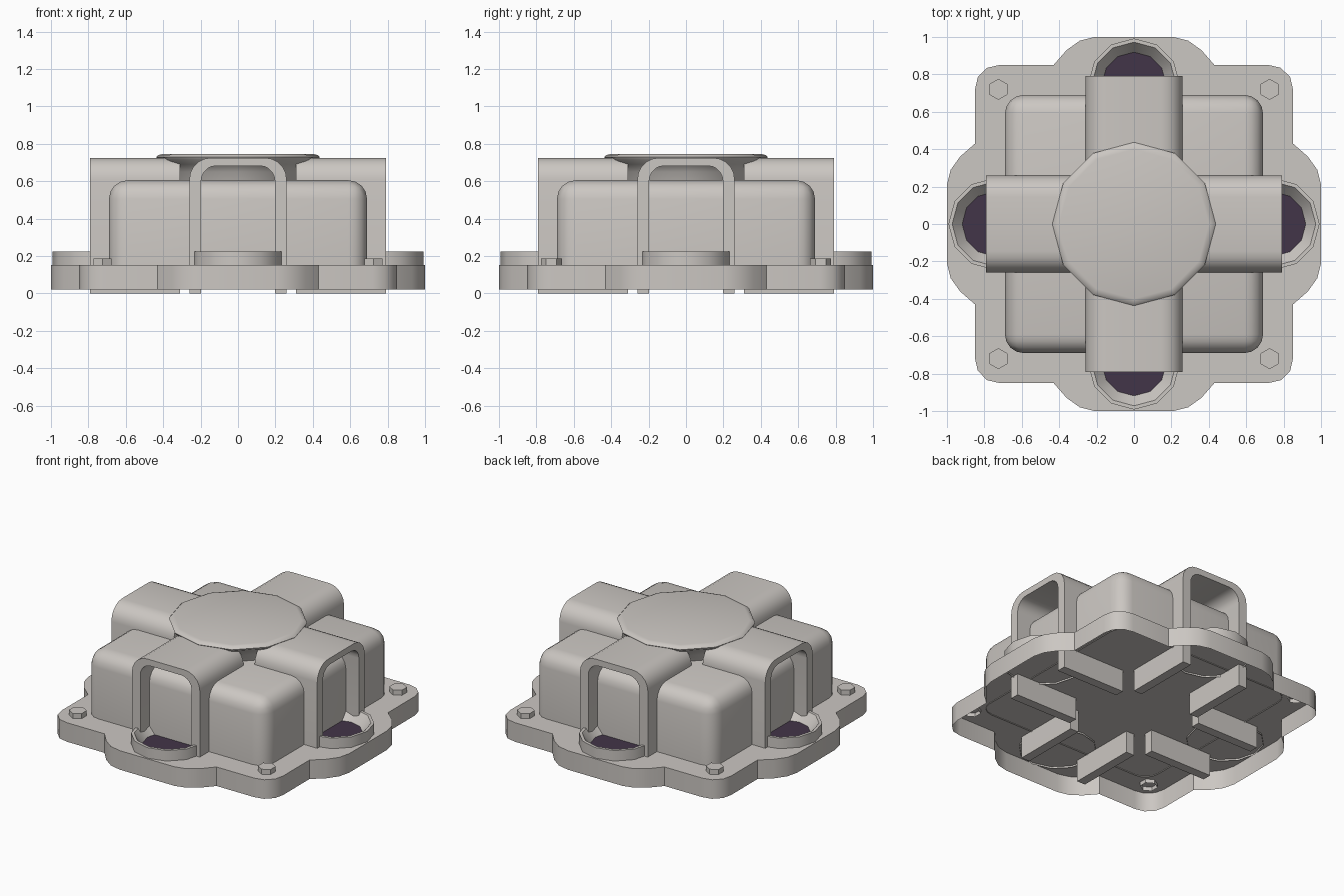
import bpy, bmesh, math
from mathutils import Matrix

if "Cube" in bpy.data.objects:
    bpy.data.objects.remove(bpy.data.objects["Cube"])


def material(name, rgb):
    m = bpy.data.materials.new(name)
    m.diffuse_color = (*rgb, 1)
    m.use_nodes = True
    m.node_tree.nodes["Principled BSDF"].inputs["Base Color"].default_value = m.diffuse_color
    return m


GREY = material("warm_grey", (0.60, 0.57, 0.54))
PURPLE = material("dark_purple", (0.055, 0.035, 0.065))


def finish(bm, name, mat, angle=40):
    me = bpy.data.meshes.new(name)
    bm.to_mesh(me)
    bm.free()
    ob = bpy.data.objects.new(name, me)
    bpy.context.collection.objects.link(ob)
    me.materials.append(mat)
    bpy.ops.object.select_all(action='DESELECT')
    ob.select_set(True)
    bpy.context.view_layer.objects.active = ob
    bpy.ops.object.shade_smooth_by_angle(angle=math.radians(angle))
    return ob


def prism(points, z0, z1, bottom=True):
    """Extrude a counter-clockwise outline along z."""
    bm = bmesh.new()
    lo = [bm.verts.new((x, y, z0)) for x, y in points]
    hi = [bm.verts.new((x, y, z1)) for x, y in points]
    n = len(points)
    for i in range(n):
        j = (i + 1) % n
        bm.faces.new((lo[i], lo[j], hi[j], hi[i]))
    bm.faces.new(hi)
    if bottom:
        bm.faces.new(lo[::-1])
    return bm


def lathe(profile, sides, close_top=False):
    """Revolve (radius, z) points, listed bottom to top on the outside."""
    bm = bmesh.new()
    rings = [[bm.verts.new((r * math.cos(2 * math.pi * k / sides),
                            r * math.sin(2 * math.pi * k / sides), z))
              for k in range(sides)] for r, z in profile]
    for a, b in zip(rings, rings[1:]):
        for k in range(sides):
            j = (k + 1) % sides
            bm.faces.new((a[k], a[j], b[j], b[k]))
    if close_top:
        bm.faces.new(rings[-1])
    return bm


def ngon(r, n, phase=0.0):
    return [(r * math.cos(2 * math.pi * k / n + phase),
             r * math.sin(2 * math.pi * k / n + phase)) for k in range(n)]


# Lobed base plate, open underneath
eighth = [(1, .21), (.98, .29), (.93, .36), (.85, .43),
          (.85, .72), (.835, .785)]
quarter = eighth + [(y, x) for x, y in reversed(eighth)]
outline = []
for q in range(4):
    c, s = [(1, 0), (0, 1), (-1, 0), (0, -1)][q]
    outline += [(c * x - s * y, s * x + c * y) for x, y in quarter]
finish(prism(outline, 0.02, 0.152, bottom=False), "base_plate", GREY)

# Rounded central housing
bm = prism([(-.69, -.69), (.69, -.69), (.69, .69), (-.69, .69)], 0.145, 0.605, bottom=False)
edges = [e for e in bm.edges if max(v.co.z for v in e.verts) > 0.5]
bmesh.ops.bevel(bm, geom=edges, offset=0.1, segments=4, profile=0.5, affect='EDGES')
finish(bm, "housing", GREY)

# Flared twelve-sided cap
finish(lathe([(.33, .55), (.35, .60), (.365, .65), (.39, .69), (.43, .715),
              (.437, .728), (.425, .74), (.40, .746)], 12, True), "cap", GREY)


# Arch cross-section with rounded shoulders
def arch_line(half, top, r, z0, seg=5):
    right = [(half, z0)] + [
        (half - r + r * math.cos(a), top - r + r * math.sin(a))
        for a in (i * math.pi / 2 / seg for i in range(seg + 1))]
    return right + [(-x, z) for x, z in reversed(right)]


arch = arch_line(.26, .725, .115, 0) + arch_line(.197, .682, .08, 0)[::-1]

for i, side in enumerate(("front", "right", "back", "left")):
    turn = Matrix.Rotation(i * math.pi / 2, 4, 'Z')

    # Hollow arch arm
    bm = prism(arch, 0.31, 0.79)
    bm.transform(turn @ Matrix.Rotation(math.pi / 2, 4, 'X'))
    finish(bm, side + "_arch", GREY)

    # Funnel-shaped vent cup and its dark floor
    place = turn @ Matrix.Translation((0, -.747, 0))
    bm = lathe([(.245, .14), (.245, .225), (.225, .225), (.17, .156)], 12)
    bm.transform(place)
    finish(bm, side + "_cup", GREY)
    bm = prism(ngon(.175, 12), .153, .158, bottom=False)
    bm.transform(place)
    finish(bm, side + "_cup_floor", PURPLE)

# Hexagonal corner bolts
for sx in (-1, 1):
    for sy in (-1, 1):
        bm = prism(ngon(.056, 6, math.pi / 6), .125, .187, bottom=False)
        bm.transform(Matrix.Translation((sx * .725, sy * .72, 0)))
        finish(bm, "corner_bolt", GREY)
